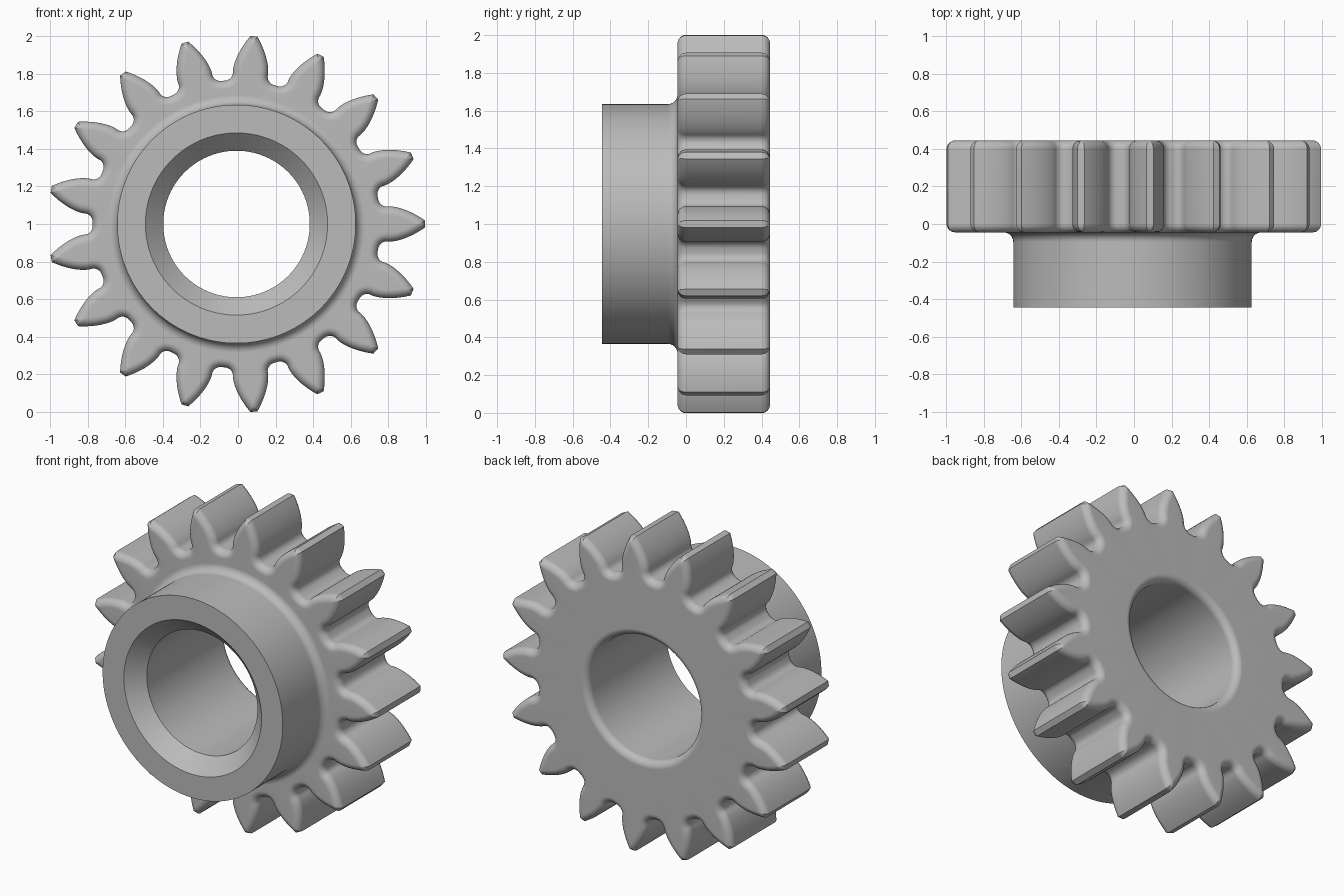
import bpy, bmesh
from math import pi, sin, cos, tan, acos, atan2, hypot, radians

cube = bpy.data.objects.get("Cube")
if cube:
    bpy.data.objects.remove(cube, do_unlink=True)

# Gear proportions
TEETH = 17
TIP, PITCH, ROOT = 1.004, 0.898, 0.766
PRESSURE = radians(25)
BASE = PITCH * cos(PRESSURE)
HALF_PITCH = pi / TEETH
HUB, BORE, CHAMFER = 0.635, 0.39, 0.095
FRONT, FACE, BACK = -0.445, -0.045, 0.445
ROUND, FLARE = 0.045, 0.05
CENTRE_X, CENTRE_Z = -0.008, 1.0


def involute(a):
    return tan(a) - a


def half_tooth(r):
    """Half the angular thickness of a tooth at radius r."""
    return HALF_PITCH / 2 - 0.007 + involute(PRESSURE) - involute(acos(min(1, BASE / r)))


def gap_profile():
    """Half of one gap, from tooth tip down to the middle of the root."""
    pts = []
    for i in range(15):
        r = TIP + (BASE - TIP) * i / 14
        a = HALF_PITCH - half_tooth(r)
        pts.append((r * sin(a), r * cos(a)))
    fillet = 0.045
    u0, v0 = pts[-1][0] - fillet, ROOT + fillet
    for i in range(1, 7):
        a = pi / 2 * i / 6
        pts.append((u0 + fillet * cos(a), v0 - fillet * sin(a)))
    pts.append((0, ROOT))
    return pts


PROFILE = gap_profile()


def offset_profile(d):
    """Profile moved into the metal by d, trimmed at the tooth centre and tip."""
    ext = PROFILE + [(-PROFILE[-2][0], PROFILE[-2][1])]
    polar = []
    for i, (u, v) in enumerate(PROFILE):
        a, b = ext[max(i - 1, 0)], ext[i + 1]
        du, dv = b[0] - a[0], b[1] - a[1]
        n = hypot(du, dv)
        u, v = u - d * dv / n, v + d * du / n
        polar.append((hypot(u, v), atan2(u, v)))
    limit = TIP - d + 1e-7

    def excess(p):
        return max(p[0] - limit, p[1] - HALF_PITCH)

    for i in range(len(polar) - 1, 0, -1):
        p, q = polar[i], polar[i - 1]
        if excess(q) > 0:
            lo, hi = 0.0, 1.0
            for _ in range(30):
                t = (lo + hi) / 2
                m = tuple(s + (e - s) * t for s, e in zip(p, q))
                lo, hi = (lo, t) if excess(m) > 0 else (t, hi)
            cut = tuple(s + (e - s) * lo for s, e in zip(p, q))
            polar[:i] = [cut] * i
            break
    return polar


def outline(d):
    half = offset_profile(d)
    gap = [(r, -a) for r, a in half] + [(r, a) for r, a in half[-2::-1]]
    return [(r, a + HALF_PITCH * (2 * k + 1)) for k in range(TEETH) for r, a in gap]


ANGLES = [a for r, a in outline(ROUND)]


def circle(radius):
    return [(radius, a) for a in ANGLES]


# Rings that run around the cross-section: hub, flare, teeth, bore, chamfer
STEPS = 6
quarter = [pi / 2 * i / STEPS for i in range(STEPS + 1)]
rings = [(circle(HUB), FRONT)]
rings += [(circle(HUB + FLARE * (1 - cos(t))), FACE - FLARE * (1 - sin(t))) for t in quarter]
rings += [(outline(ROUND * (1 - sin(t))), FACE + ROUND * (1 - cos(t))) for t in quarter]
rings += [(outline(ROUND * (1 - cos(t))), BACK - ROUND * (1 - sin(t))) for t in quarter]
rings += [(circle(BORE + ROUND * (1 - sin(t))), BACK - ROUND * (1 - cos(t))) for t in quarter]
rings += [(circle(BORE), FRONT + CHAMFER), (circle(BORE + CHAMFER), FRONT)]

bm = bmesh.new()
loops = [[bm.verts.new((CENTRE_X + r * cos(a), y, CENTRE_Z + r * sin(a))) for r, a in ring]
         for ring, y in rings]
for i, loop in enumerate(loops):
    after = loops[(i + 1) % len(loops)]
    for j in range(len(loop)):
        k = (j + 1) % len(loop)
        bm.faces.new((loop[j], loop[k], after[k], after[j]))
bmesh.ops.remove_doubles(bm, verts=bm.verts, dist=1e-5)
bmesh.ops.recalc_face_normals(bm, faces=bm.faces)
mesh = bpy.data.meshes.new("spur_gear")
bm.to_mesh(mesh)
bm.free()

# Plain grey metal
steel = bpy.data.materials.new("steel_grey")
steel.use_nodes = True
colour = (0.5, 0.5, 0.5, 1)
steel.diffuse_color = colour
steel.node_tree.nodes["Principled BSDF"].inputs["Base Color"].default_value = colour
mesh.materials.append(steel)

gear = bpy.data.objects.new("spur_gear", mesh)
bpy.context.collection.objects.link(gear)
bpy.ops.object.select_all(action='DESELECT')
gear.select_set(True)
bpy.context.view_layer.objects.active = gear
bpy.ops.object.shade_smooth_by_angle(angle=radians(30))
weighted = gear.modifiers.new("even_normals", 'WEIGHTED_NORMAL')
weighted.keep_sharp = True
